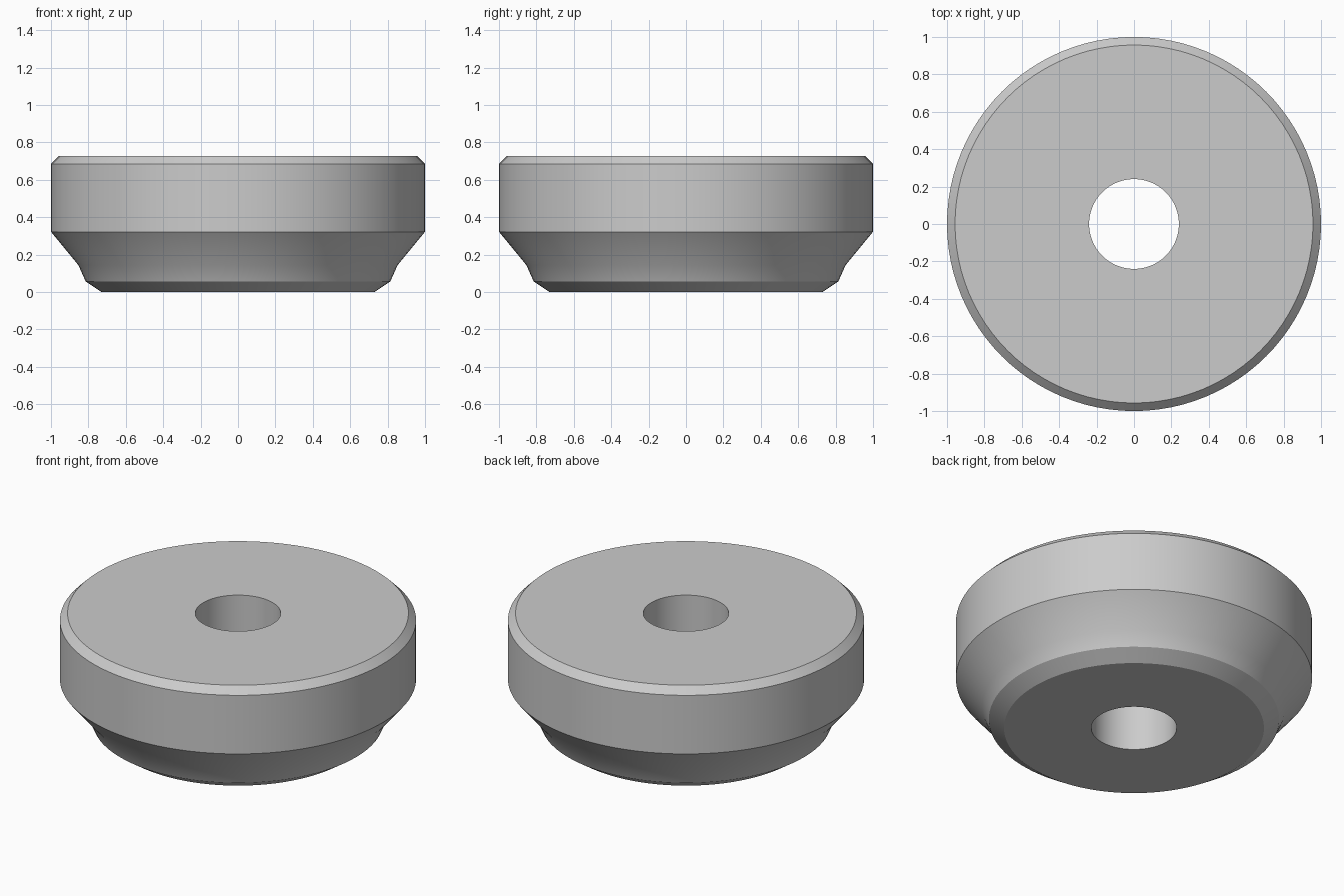
import bpy
import bmesh
from math import radians, tau
from mathutils import Matrix

cube = bpy.data.objects.get("Cube")
if cube:
    bpy.data.objects.remove(cube, do_unlink=True)

SEGMENTS = 96

grey = bpy.data.materials.new("light_grey")
grey.use_nodes = True
colour = (0.6, 0.6, 0.6, 1)
grey.diffuse_color = colour
grey.node_tree.nodes["Principled BSDF"].inputs["Base Color"].default_value = colour


def lathe(name, profile, material):
    """Turn a closed (radius, height) profile around the z axis."""
    bm = bmesh.new()
    rings = []
    for i in range(SEGMENTS):
        turn = Matrix.Rotation(tau * i / SEGMENTS, 3, "Z")
        rings.append([bm.verts.new(turn @ Matrix.Identity(3).col[0] * r
                                   + Matrix.Identity(3).col[2] * z)
                      for r, z in profile])
    count = len(profile)
    for i in range(SEGMENTS):
        a, b = rings[i], rings[(i + 1) % SEGMENTS]
        for j in range(count):
            k = (j + 1) % count
            bm.faces.new((a[j], b[j], b[k], a[k]))
    bmesh.ops.recalc_face_normals(bm, faces=bm.faces[:])
    mesh = bpy.data.meshes.new(name)
    bm.to_mesh(mesh)
    bm.free()
    mesh.materials.append(material)
    obj = bpy.data.objects.new(name, mesh)
    bpy.context.collection.objects.link(obj)
    return obj


# Stepped round body with a through bore, from the bottom outward and up
body = lathe("bored_round_body", [
    (0.24, 0.0), (0.73, 0.0),        # flat base
    (0.815, 0.057), (0.853, 0.143),  # lower chamfer and neck
    (1.0, 0.322), (1.0, 0.685),      # flare and outer wall
    (0.957, 0.728), (0.24, 0.728),   # top chamfer and top face
], grey)

bpy.ops.object.select_all(action="DESELECT")
body.select_set(True)
bpy.context.view_layer.objects.active = body
bpy.ops.object.shade_smooth_by_angle(angle=radians(30))
